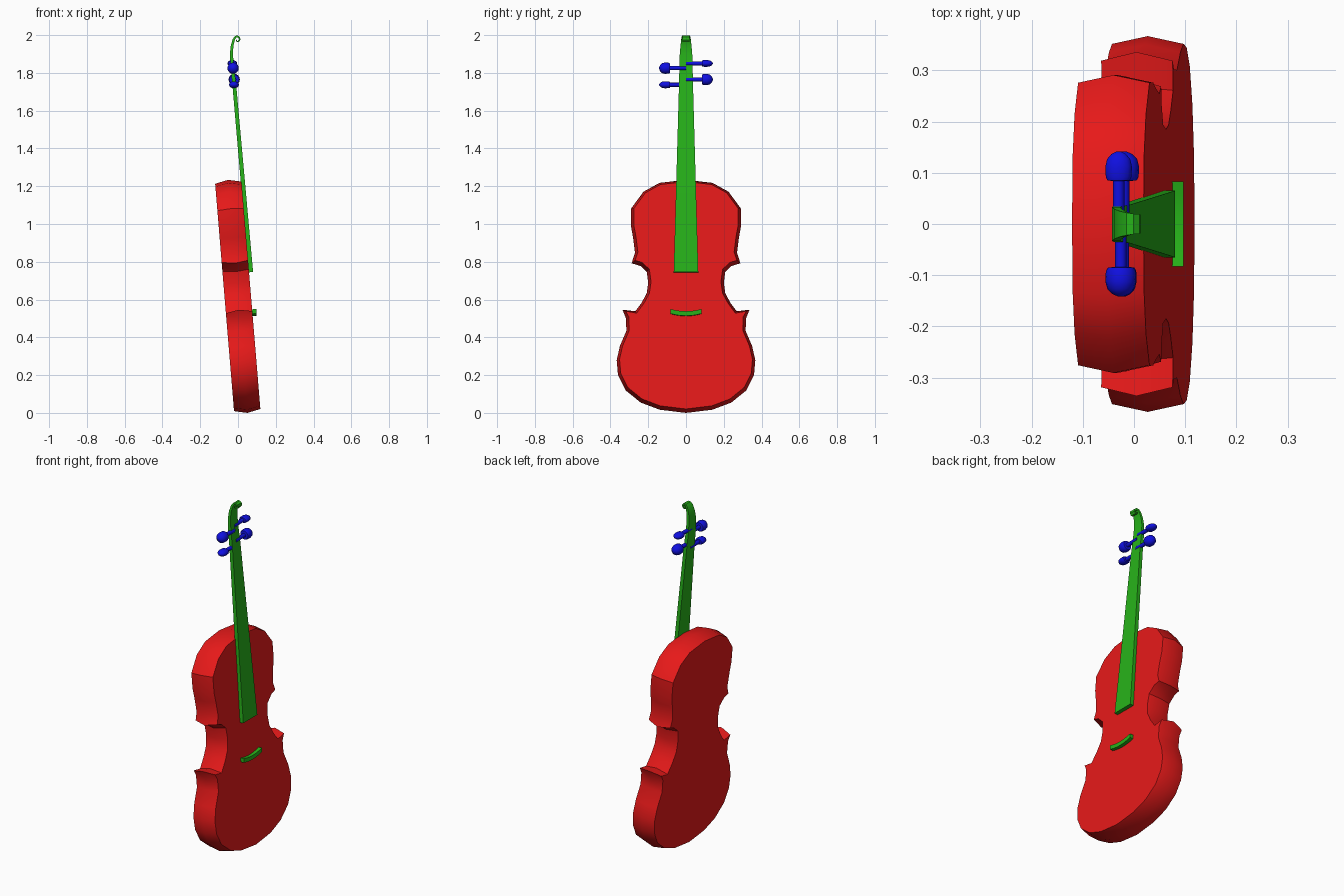
import bpy, bmesh, math
from mathutils import Vector

if "Cube" in bpy.data.objects:
    bpy.data.objects.remove(bpy.data.objects["Cube"])


def material(name, color):
    m = bpy.data.materials.new(name)
    m.diffuse_color = color
    m.use_nodes = True
    m.node_tree.nodes["Principled BSDF"].inputs["Base Color"].default_value = m.diffuse_color
    return m


RED = material("red", (0.8, 0.01, 0.01, 1))
GREEN = material("green", (0.02, 0.45, 0.01, 1))
BLUE = material("blue", (0.005, 0.005, 0.75, 1))


def loft(name, rings, mat, angle=35):
    """Bridge consecutive closed rings of points and cap both ends."""
    bm = bmesh.new()
    loops = [[bm.verts.new(p) for p in ring] for ring in rings]
    n = len(loops[0])
    for a, b in zip(loops, loops[1:]):
        for i in range(n):
            j = (i + 1) % n
            bm.faces.new((a[i], a[j], b[j], b[i]))
    bm.faces.new(loops[0][::-1])
    bm.faces.new(loops[-1])
    bmesh.ops.recalc_face_normals(bm, faces=bm.faces)
    me = bpy.data.meshes.new(name)
    bm.to_mesh(me)
    bm.free()
    ob = bpy.data.objects.new(name, me)
    bpy.context.collection.objects.link(ob)
    me.materials.append(mat)
    bpy.ops.object.select_all(action='DESELECT')
    ob.select_set(True)
    bpy.context.view_layer.objects.active = ob
    bpy.ops.object.shade_smooth_by_angle(angle=math.radians(angle))
    return ob


def inset(points, d):
    """Move a counter-clockwise outline inward by d."""
    out = []
    n = len(points)
    for i, p in enumerate(points):
        e1 = (p - points[i - 1]).normalized()
        e2 = (points[(i + 1) % n] - p).normalized()
        n1, n2 = Vector((-e1.y, e1.x)), Vector((-e2.y, e2.x))
        m = (n1 + n2).normalized()
        out.append(p + m * d / max(m.dot(n1), 0.7))
    return out


# Body: half outline (half width, height), mirrored, with a bulging rib
half = [(0.14, 0.017), (0.24, 0.055), (0.32, 0.12), (0.36, 0.20), (0.367, 0.28),
        (0.35, 0.355), (0.316, 0.435), (0.317, 0.50), (0.336, 0.548), (0.268, 0.54),
        (0.235, 0.585), (0.208, 0.635), (0.2, 0.69), (0.208, 0.75), (0.24, 0.78),
        (0.288, 0.795), (0.27, 0.85), (0.28, 0.93), (0.291, 0.99), (0.291, 1.085),
        (0.225, 1.175), (0.14, 1.222)]
outline = [Vector(p) for p in [(0, 0)] + half + [(0, 1.238)]]
outline += [Vector((-y, z)) for y, z in reversed(half)]
inner = inset(outline, 0.015)
TILT = math.radians(4.75)
S, C = math.sin(TILT), math.cos(TILT)


def tilted(w, y, u):
    return (0.05 + w * C - u * S, y, w * S + u * C)


loft("body", [[tilted(w, p.x, p.y) for p in ring]
              for w, ring in ((-0.07, inner), (0, outline), (0.07, inner))], RED)

# Neck: tapering ribbon ending in a scroll (x, z, half thickness, half width)
path = [(0.068, 0.745, 0.012, 0.065), (-0.02, 1.74, 0.010, 0.037),
        (-0.030, 1.83, 0.009, 0.035), (-0.035, 1.90, 0.008, 0.033),
        (-0.031, 1.945, 0.007, 0.029), (-0.022, 1.978, 0.006, 0.025),
        (-0.012, 1.992, 0.005, 0.022), (-0.002, 1.993, 0.005, 0.020),
        (0.007, 1.987, 0.0045, 0.019), (0.009, 1.976, 0.004, 0.018),
        (0.003, 1.967, 0.004, 0.018), (-0.006, 1.967, 0.003, 0.018),
        (-0.009, 1.975, 0.003, 0.018)]
rings = []
for i, (x, z, t, w) in enumerate(path):
    a, b = path[max(i - 1, 0)], path[min(i + 1, len(path) - 1)]
    d = Vector((b[0] - a[0], b[1] - a[1])).normalized()
    nx, nz = d.y * t, -d.x * t
    rings.append([(x + nx, -w, z + nz), (x + nx, w, z + nz),
                  (x - nx, w, z - nz), (x - nx, -w, z - nz)])
loft("neck_and_scroll", rings, GREEN)

# Bridge: thin bar sagging slightly in the middle
rings = []
for k in range(-3, 4):
    y, z = 0.083 * k / 3, 0.525 + 0.012 * (k / 3) ** 2
    rings.append([(0.072, y, z - 0.013), (0.097, y, z - 0.011),
                  (0.097, y, z + 0.013), (0.072, y, z + 0.011)])
loft("bridge", rings, GREEN)

# Tuning pegs: lathed shaft and domed head (distance out, radius)
profile = [(0, 0.011), (0.084, 0.011), (0.085, 0.025), (0.092, 0.029), (0.112, 0.030),
           (0.127, 0.026), (0.137, 0.016), (0.142, 0.004)]
pegs = [(-0.030, 1.85, 1, 0.6), (-0.026, 1.825, -1, 1),
        (-0.020, 1.765, 1, 1), (-0.021, 1.737, -1, 0.62)]
for k, (x, z, side, flat) in enumerate(pegs):
    rings = []
    for d, r in profile:
        fx, fz = (1, 1) if r == 0.011 else (0.4 + 0.6 * math.sqrt(flat), flat)
        rings.append([(x + r * fx * math.cos(q * math.tau / 16), side * d,
                       z + r * fz * math.sin(q * math.tau / 16)) for q in range(16)])
    loft("tuning_peg_%d" % (k + 1), rings, BLUE, 50)
